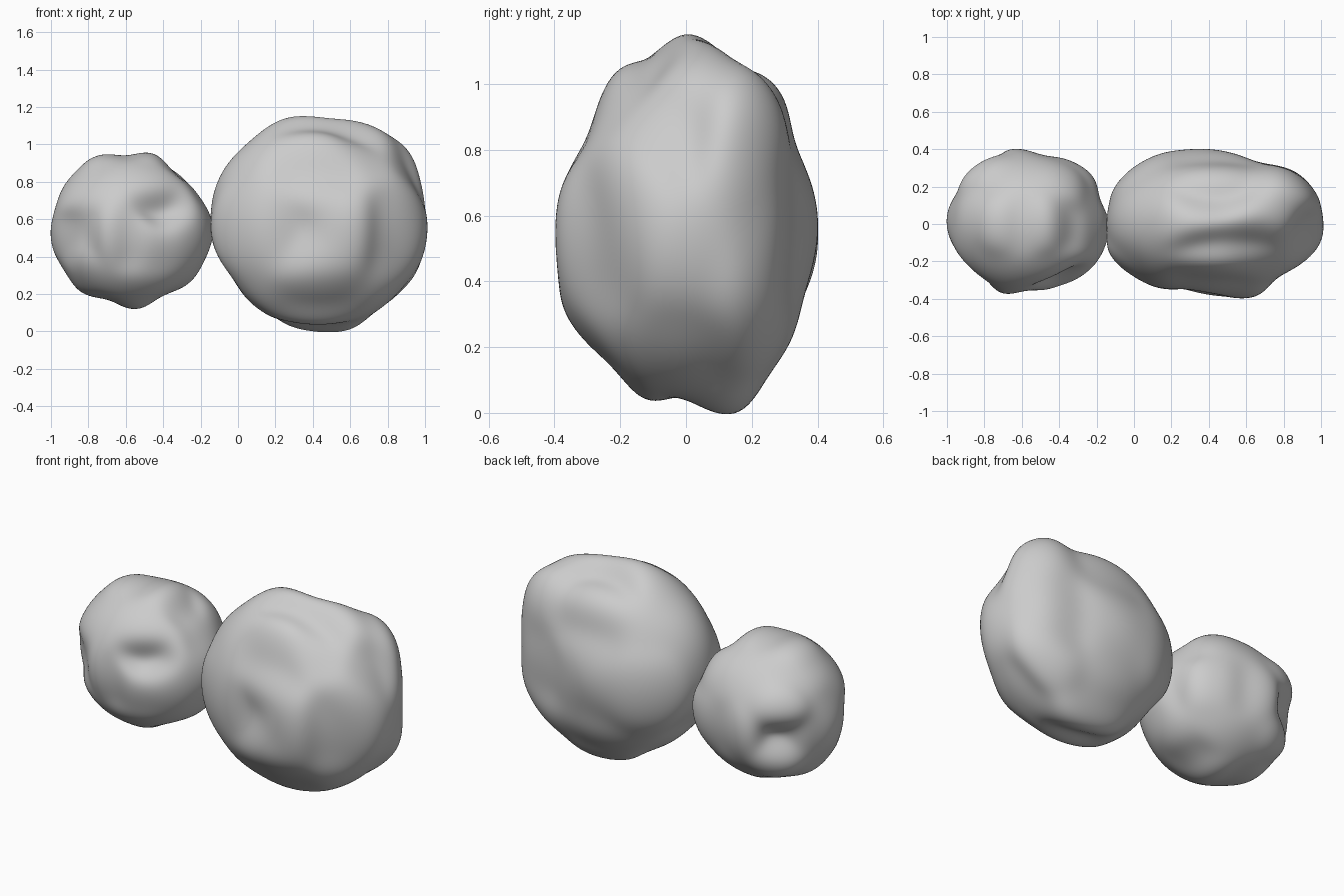
import bpy, bmesh, math
from mathutils import Vector

SHARP = 30.0   # narrowness of each surface bump


def kernel(a, b):
    return math.exp(SHARP * (a.dot(b) - 1.0))


def lobe(name, centre, radii, points, flat=0.25):
    """Ellipsoid whose surface is pulled smoothly through the given points."""
    c = Vector(centre)
    dirs, goal = [], []
    for p in points:
        q = Vector(p) - c
        q = Vector([q[i] / radii[i] for i in range(3)])
        dirs.append(q.normalized())
        goal.append(q.length - 1.0)
    amps = list(goal)

    def offset(d):
        w = [kernel(d, e) for e in dirs]
        return sum(x * a for x, a in zip(w, amps)) / (sum(w) + flat)

    # refine the bump strengths so the surface meets the points
    for _ in range(8):
        errs = [g - offset(d) for g, d in zip(goal, dirs)]
        amps = [a + 0.8 * e for a, e in zip(amps, errs)]

    bm = bmesh.new()
    bmesh.ops.create_icosphere(bm, subdivisions=6, radius=1.0)
    for v in bm.verts:
        d = v.co.normalized()
        r = 1.0 + offset(d)
        v.co = c + Vector([d[i] * radii[i] * r for i in range(3)])
    for f in bm.faces:
        f.smooth = True
    me = bpy.data.meshes.new(name)
    bm.to_mesh(me)
    bm.free()
    ob = bpy.data.objects.new(name, me)
    bpy.context.collection.objects.link(ob)
    return ob


# large lobe: outlines in the front, top and side planes
front = [(-.145, .6), (-.125, .75), (-.05, .9), (.08, 1.03), (.2, 1.115), (.38, 1.15),
         (.6, 1.13), (.77, 1.07), (1, .45),
         (.85, .2), (.7, .08), (.1, .13), (-.05, .32), (-.13, .46)]
top = [(-.1, .2), (-.03, .28), (.1, .36), (.35, .4), (.55, .37), (.7, .32), (.82, .3),
       (.92, .23), (.97, -.14), (.87, -.22), (.75, -.3), (.6, -.4), (.5, -.385),
       (.35, -.345), (.2, -.35), (0, -.28), (-.1, -.2)]
side = [(.1, 1.09), (.2, 1.03), (.25, 1.03), (.28, .98), (.33, .83), (.38, .7),
        (.37, .4), (.31, .2), (.22, .07), (.13, -.01), (.05, .03), (0, .045),
        (-.1, .035), (-.2, .11), (-.3, .22), (-.34, .25), (-.385, .4), (-.37, .7),
        (-.32, .8), (-.27, .93), (-.22, 1.03), (-.1, 1.08)]
pts = [(x, 0.03, z) for x, z in front]
pts += [(x, y, .53) for x, y in top]
pts += [(.43, y, z) for y, z in side]
# back right edge with its upper corner, the valley and the front ridge
pts += [(.89, .2, .95), (.945, .2, .75), (.93, .2, .34), (.8, .23, .2),
        (.89, -.05, .86), (.94, -.17, .66), (.63, -.2, .97), (.6, -.08, 1.05),
        (.55, .12, .0)]
lobe("large_lobe", (.425, 0, .57), (.575, .4, .575), pts)

# small lobe: outlines in the front and top planes
front = [(-1, .5), (-.98, .65), (-.9, .82), (-.75, .94), (-.58, .943), (-.45, .95),
         (-.36, .87), (-.22, .74), (-.15, .62), (-.135, .52), (-.17, .4), (-.25, .27),
         (-.4, .19), (-.56, .12), (-.7, .17), (-.82, .2), (-.92, .31)]
top = [(-.93, .18), (-.62, .4), (-.5, .37), (-.35, .34), (-.22, .25), (-.18, .12),
       (-.17, -.15), (-.3, -.29), (-.54, -.36), (-.6, -.345), (-.68, -.38),
       (-.76, -.32), (-.88, -.2), (-.97, -.1)]
pts = [(x, 0, z) for x, z in front]
pts += [(x, y, .5) for x, y in top]
# hollow and brow on the front face
pts += [(-.43, -.265, .63), (-.45, -.27, .8), (-.42, -.335, .47), (-.83, -.25, .36)]
# hollow on the back left, knobs above and below it, upper right shoulder
pts += [(-.8, .255, .5), (-.85, .31, .66), (-.81, .3, .36), (-.23, .13, .72),
        (-.33, .22, .81), (-.93, -.1, .75)]
lobe("small_lobe", (-.57, 0, .54), (.435, .39, .41), pts)
